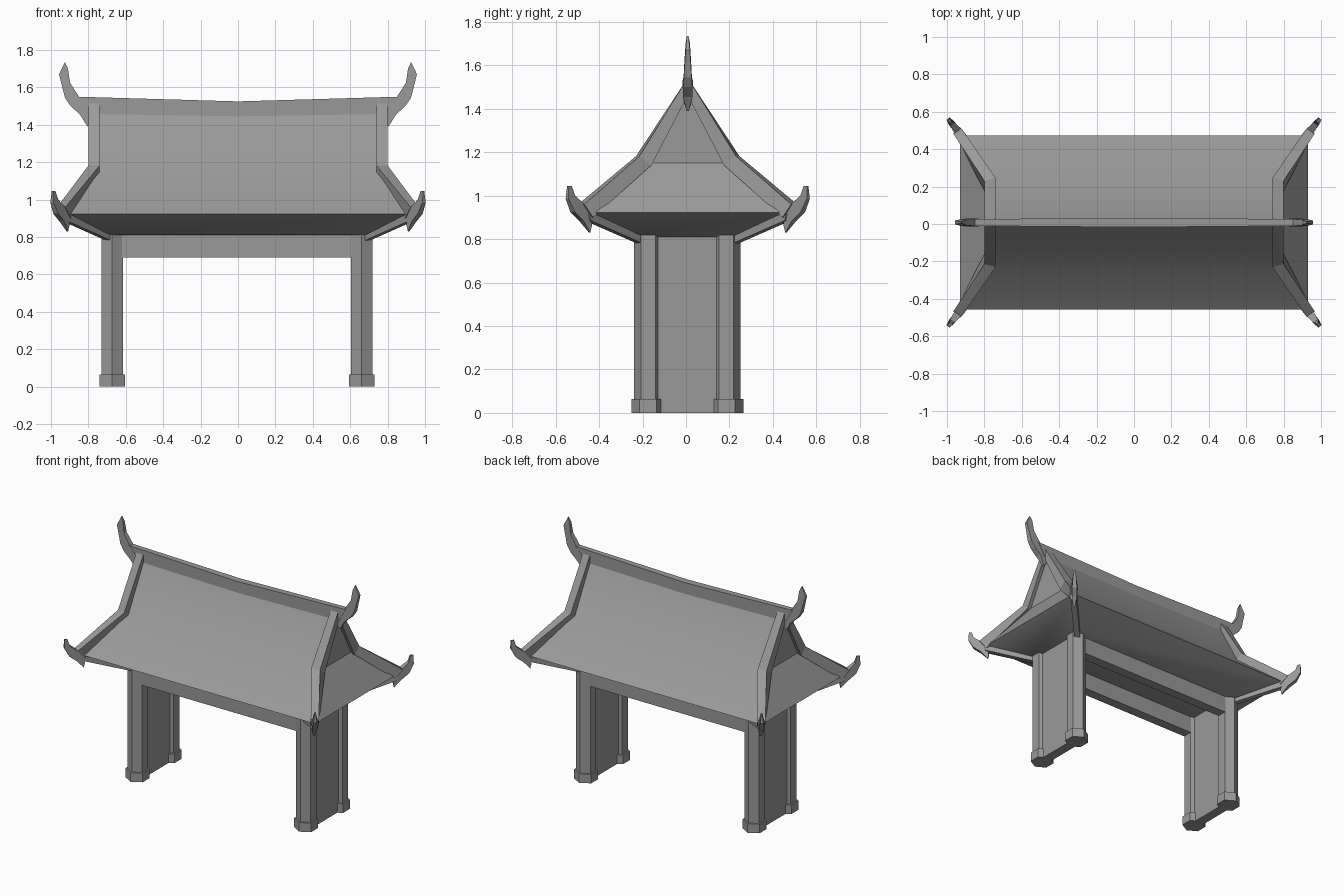
import bpy, bmesh, math
from mathutils import Vector

cube = bpy.data.objects.get("Cube")
if cube:
    bpy.data.objects.remove(cube, do_unlink=True)

GREY = (0.32, 0.32, 0.32, 1)
stone = bpy.data.materials.new("plain_grey")
stone.use_nodes = True
stone.diffuse_color = GREY
stone.node_tree.nodes["Principled BSDF"].inputs["Base Color"].default_value = GREY
ROOF_AT = (0, 0.008, 0)
FRAME_AT = (-0.006, 0.006, 0)


def finish(bm, name, at, mirror=(False, False)):
    """Turn a bmesh into an object, mirrored in x and/or y about its origin."""
    bmesh.ops.remove_doubles(bm, verts=bm.verts, dist=0.0005)
    bmesh.ops.recalc_face_normals(bm, faces=bm.faces)
    mesh = bpy.data.meshes.new(name)
    bm.to_mesh(mesh)
    bm.free()
    mesh.materials.append(stone)
    obj = bpy.data.objects.new(name, mesh)
    bpy.context.collection.objects.link(obj)
    obj.location = at
    if any(mirror):
        mod = obj.modifiers.new("mirror", 'MIRROR')
        mod.use_axis = (mirror[0], mirror[1], False)
        mod.use_mirror_merge = False
    return obj


def loft(name, rings, at, mirror=(False, False)):
    """Skin a row of equal-sized closed rings and cap both ends."""
    bm = bmesh.new()
    rows = [[bm.verts.new(p) for p in ring] for ring in rings]
    n = len(rows[0])
    for a, b in zip(rows, rows[1:]):
        for i in range(n):
            j = (i + 1) % n
            bm.faces.new((a[i], a[j], b[j], b[i]))
    bm.faces.new(rows[0])
    bm.faces.new(rows[-1])
    return finish(bm, name, at, mirror)


def rect(hx, hy, z):
    return [(-hx, -hy, z), (hx, -hy, z), (hx, hy, z), (-hx, hy, z)]


def bar(top, bottom, side):
    """Four-cornered section between a top and a bottom point."""
    t, b, s = Vector(top), Vector(bottom), Vector(side)
    return [t - s, t + s, b + s, b - s]


def block(name, centre, half, mirror):
    c = Vector(centre)
    rings = [[c + Vector(p) for p in rect(half[0], half[1], z)] for z in (-half[2], half[2])]
    return loft(name, rings, FRAME_AT, mirror)


def hexagon(cx, cy, r, z):
    return [(cx + r * math.sin(k * math.pi / 3), cy + r * math.cos(k * math.pi / 3), z)
            for k in range(6)]


def horn(name, outline, place, side, at, mirror):
    """Flat curved finial; each outline point carries its own half thickness."""
    s = Vector(side).normalized()
    rings = [[Vector(place(u, z)) + s * w * sign for u, z, w in outline] for sign in (-1, 1)]
    return loft(name, rings, at, mirror)


BOTH = (True, True)
PX, PY = 0.667, 0.18

# Gate frame: hexagonal posts and feet, side walls, lintels
loft("posts", [hexagon(PX, PY, 0.066, z) for z in (0, 0.83)], FRAME_AT, BOTH)
loft("post_feet", [hexagon(PX, PY, 0.078, z) for z in (0, 0.065)], FRAME_AT, BOTH)
block("side_walls", (PX, 0, 0.41), (0.035, PY, 0.41), (True, False))
block("lintels", (0, PY, 0.755), (PX, 0.035, 0.065), (False, True))

# Roof body: sloping soffit, hipped skirt, steep gabled top
roof = loft("roof", [rect(0.70, 0.24, 0.81), rect(0.93, 0.466, 0.922),
                     rect(0.77, 0.19, 1.15)], ROOF_AT)
bm = bmesh.new()
bm.from_mesh(roof.data)
bm.verts.ensure_lookup_table()
cap = max(bm.faces, key=lambda f: f.calc_center_median().z)
corners = list(cap.verts)
bm.faces.remove(cap)
peak = {s: bm.verts.new((0.77 * s, 0, 1.49)) for s in (-1, 1)}
for s in (-1, 1):
    bm.faces.new([v for v in corners if v.co.x * s > 0] + [peak[s]])
    front = sorted((v for v in corners if v.co.y * s > 0), key=lambda v: v.co.x)
    bm.faces.new((front[0], front[1], peak[1], peak[-1]))
bmesh.ops.recalc_face_normals(bm, faces=bm.faces)
bm.to_mesh(roof.data)
bm.free()
bpy.ops.object.select_all(action='DESELECT')
roof.select_set(True)
bpy.context.view_layer.objects.active = roof
bpy.ops.object.shade_smooth_by_angle(angle=math.radians(30))

# Sagging main ridge
loft("main_ridge", [
    bar((-0.86, 0, 1.55), (-0.79, 0, 1.43), (0, 0.018, 0)),
    bar((0, 0, 1.525), (0, 0, 1.43), (0, 0.025, 0)),
    bar((0.86, 0, 1.55), (0.79, 0, 1.43), (0, 0.018, 0))], ROOF_AT)

# Upswept horns at the ridge ends
horn("ridge_horns", [
    (0.78, 1.47, 0.02), (0.85, 1.55, 0.019), (0.898, 1.625, 0.015), (0.909, 1.70, 0.01),
    (0.925, 1.735, 0.004), (0.957, 1.67, 0.01), (0.925, 1.545, 0.018),
    (0.895, 1.50, 0.021), (0.845, 1.455, 0.022), (0.805, 1.39, 0.005), (0.785, 1.42, 0.015)],
    lambda u, z: (u, 0, z), (0, 1, 0), ROOF_AT, (True, False))

# Bent ridges running down the gables and hips
loft("hip_ridges", [
    bar((0.77, 0.005, 1.535), (0.77, 0, 1.46), (0.028, 0, 0)),
    bar((0.77, 0.23, 1.182), (0.77, 0.175, 1.14), (0.03, -0.008, 0)),
    bar((0.945, 0.49, 0.96), (0.915, 0.45, 0.90), (0.022, -0.014, 0))], ROOF_AT, BOTH)

# Rafters under the corners
loft("corner_rafters", [
    bar((0.69, 0.22, 0.83), (0.69, 0.22, 0.78), (0.014, -0.014, 0)),
    bar((0.93, 0.47, 0.935), (0.925, 0.46, 0.885), (0.014, -0.014, 0))], ROOF_AT, BOTH)

# Hooked horns at the eave corners
horn("eave_horns", [
    (0.45, 0.93, 0.02), (0.49, 0.962, 0.022), (0.527, 1.0, 0.014), (0.537, 1.045, 0.005),
    (0.553, 1.045, 0.004), (0.555, 0.985, 0.011), (0.53, 0.925, 0.017),
    (0.49, 0.885, 0.017), (0.452, 0.83, 0.005), (0.446, 0.865, 0.009), (0.455, 0.895, 0.016)],
    lambda u, z: (0.993 + (u - 0.553) * 0.8, u, z), (1, -0.8, 0), ROOF_AT, BOTH)
